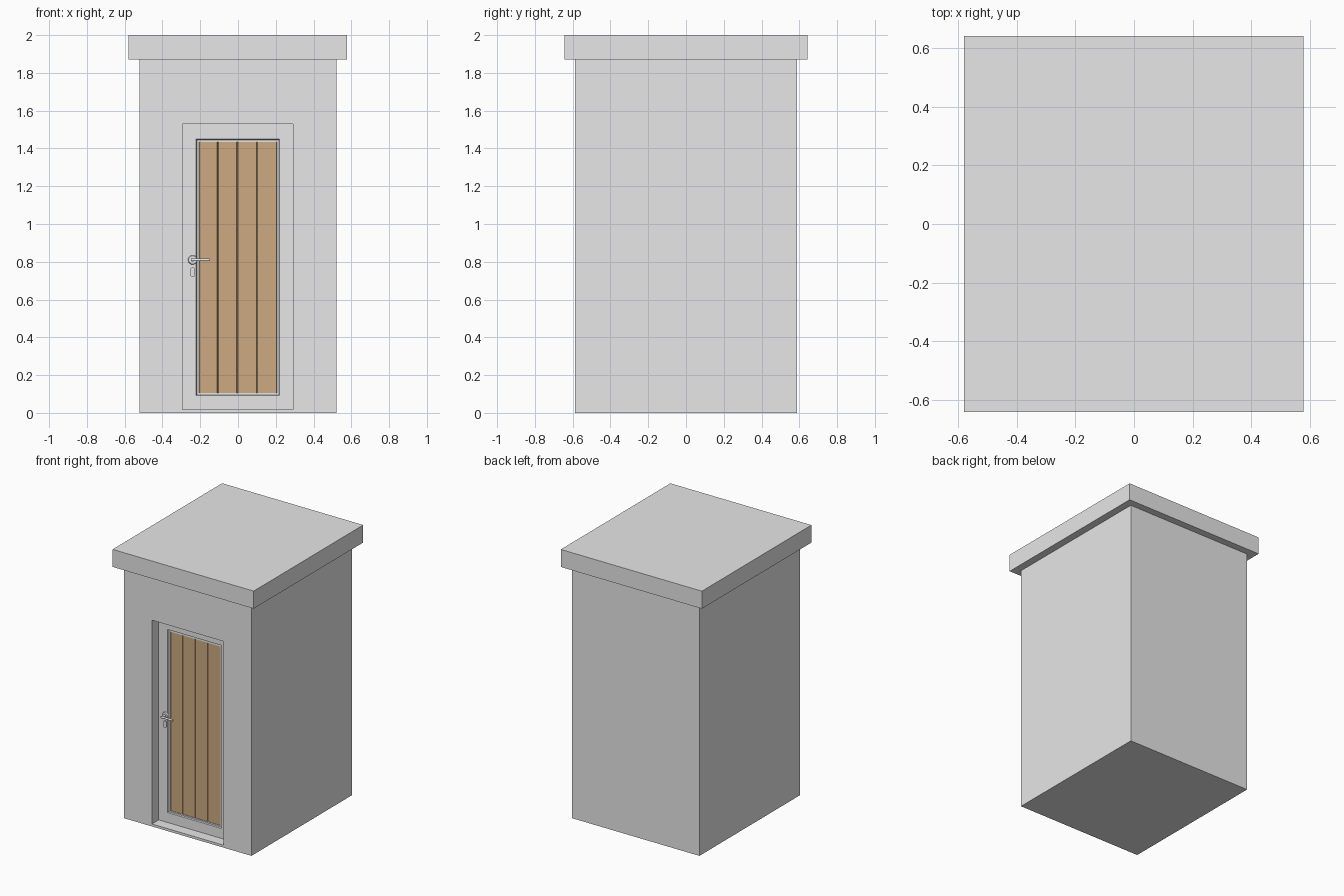
import bpy, bmesh, math
from mathutils import Matrix, Vector

if "Cube" in bpy.data.objects:
    bpy.data.objects.remove(bpy.data.objects["Cube"])


def material(name, rgb):
    m = bpy.data.materials.new(name)
    m.diffuse_color = (*rgb, 1)
    m.use_nodes = True
    m.node_tree.nodes["Principled BSDF"].inputs["Base Color"].default_value = m.diffuse_color
    return m


grey = material("pale grey", (0.8, 0.8, 0.8))
wood = material("light wood", (0.61, 0.40, 0.22))


def finish(name, bm, mat):
    bmesh.ops.recalc_face_normals(bm, faces=bm.faces[:])
    me = bpy.data.meshes.new(name)
    bm.to_mesh(me)
    bm.free()
    me.materials.append(mat)
    ob = bpy.data.objects.new(name, me)
    bpy.context.collection.objects.link(ob)
    return ob


def ringed(name, rings, mat):
    """Closed solid through a chain of upright rectangles (x0, x1, z0, z1, y)."""
    bm = bmesh.new()
    loops = [[bm.verts.new(p) for p in ((x0, y, z0), (x1, y, z0), (x1, y, z1), (x0, y, z1))]
             for x0, x1, z0, z1, y in rings]
    for a, b in zip(loops, loops[1:]):
        for i in range(4):
            j = (i + 1) % 4
            bm.faces.new((a[i], a[j], b[j], b[i]))
    bm.faces.new(loops[0])
    bm.faces.new(loops[-1])
    return finish(name, bm, mat)


def rod(name, start, end, r, mat, squash=1.0, r2=None):
    """Cylinder between two points; squash stretches it in z."""
    a, b = Vector(start), Vector(end)
    bm = bmesh.new()
    bmesh.ops.create_cone(bm, cap_ends=True, segments=24, radius1=r, radius2=r2 or r, depth=(b - a).length)
    rot = (b - a).to_track_quat('Z', 'Y').to_matrix().to_4x4()
    bm.transform(Matrix.Translation((a + b) / 2) @ Matrix.Diagonal((1, 1, squash, 1)) @ rot)
    ob = finish(name, bm, mat)
    for p in ob.data.polygons:
        p.use_smooth = len(p.vertices) == 4
    for e in ob.data.edges:
        va, vb = (ob.data.vertices[i].co for i in e.vertices)
        e.use_edge_sharp = abs((va - vb).normalized().dot((b - a).normalized())) < 0.5
    return ob


# Hut body with the recessed doorway, door leaf and stepped moulding
ringed("hut_body", [
    (-0.522, 0.522, 0, 1.87, 0.588),
    (-0.522, 0.522, 0, 1.87, -0.588),
    (-0.295, 0.292, 0.018, 1.53, -0.588),
    (-0.295, 0.292, 0.018, 1.53, -0.508),
    (-0.222, 0.22, 0.092, 1.45, -0.508),
    (-0.218, 0.216, 0.096, 1.446, -0.5),
    (-0.206, 0.206, 0.106, 1.434, -0.5),
    (-0.206, 0.206, 0.106, 1.434, -0.485),
], grey)

# Flat roof slab
ringed("roof_slab", [(-0.58, 0.578, 1.87, 2.0, 0.642), (-0.58, 0.578, 1.87, 2.0, -0.642)], grey)

# Four wooden planks with chamfered joints
edges = [-0.206, -0.107, -0.004, 0.1, 0.206]
for n, (x0, x1) in enumerate(zip(edges, edges[1:])):
    c = 0.003
    ringed(f"door_plank_{n + 1}", [
        (x0, x1, 0.106, 1.434, -0.484),
        (x0, x1, 0.106, 1.434, -0.492),
        (x0 + c, x1 - c, 0.106, 1.434, -0.496),
    ], wood)

# Lever handle and keyhole plate
hx, hz, y = -0.24, 0.81, -0.508
rod("handle_rose", (hx, y + 0.002, hz), (hx, y - 0.01, hz), 0.025, grey, r2=0.022)
rod("handle_spindle", (hx, y, hz), (hx, y - 0.045, hz), 0.009, grey)
rod("handle_lever", (hx - 0.008, y - 0.04, hz), (hx + 0.09, y - 0.04, hz), 0.007, grey)
bpy.data.objects["handle_lever"].data.transform(Matrix.Identity(4))
rod("keyhole_plate", (hx, y + 0.002, 0.745), (hx, y - 0.008, 0.745), 0.013, grey)
plate = bpy.data.objects["keyhole_plate"]
for v in plate.data.vertices:
    v.co.z += math.copysign(0.012, v.co.z - 0.745) if abs(v.co.z - 0.745) > 1e-4 else 0
